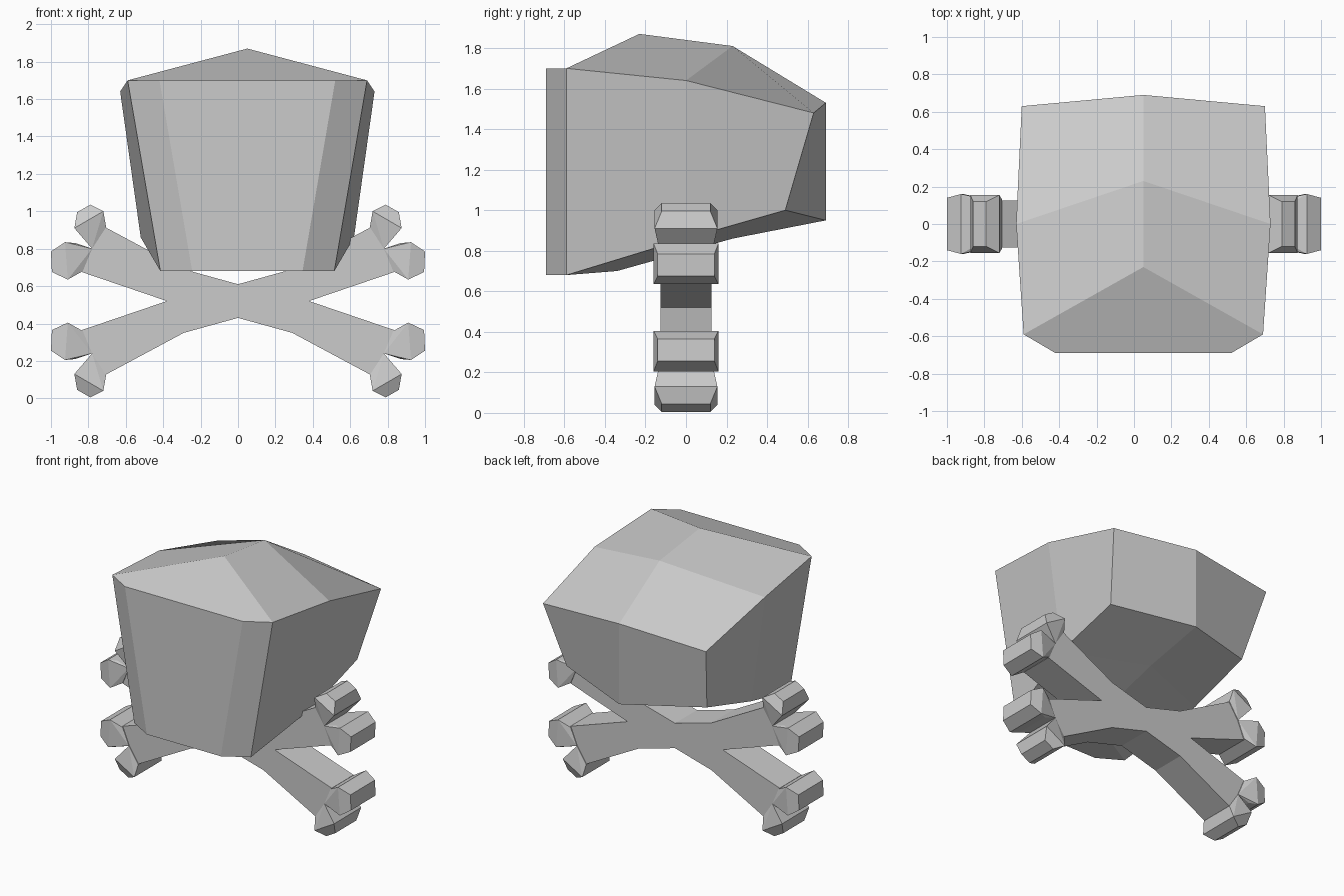
import bpy, bmesh

if "Cube" in bpy.data.objects:
    bpy.data.objects.remove(bpy.data.objects["Cube"])

grey = bpy.data.materials.new("light_grey")
grey.diffuse_color = (0.6, 0.6, 0.6, 1)
grey.use_nodes = True
grey.node_tree.nodes["Principled BSDF"].inputs["Base Color"].default_value = grey.diffuse_color


def finish(name, bm):
    bmesh.ops.remove_doubles(bm, verts=bm.verts[:], dist=0.0005)
    bmesh.ops.recalc_face_normals(bm, faces=bm.faces[:])
    mesh = bpy.data.meshes.new(name)
    bm.to_mesh(mesh)
    bm.free()
    mesh.materials.append(grey)
    ob = bpy.data.objects.new(name, mesh)
    bpy.context.collection.objects.link(ob)
    return ob


# Head block: half rings running from the front to the middle of the back
CX = 0.05
top = [(0.47, -0.69, 1.70), (0.64, -0.59, 1.70), (0.68, 0, 1.64),
       (0.65, 0.63, 1.48), (0, 0.69, 1.53)]
bottom = [(0.295, -0.69, 0.68), (0.465, -0.59, 0.68), (0.57, 0, 0.86),
          (0.56, 0.49, 1.0), (0, 0.69, 0.95)]
crown = [(0, -0.23, 1.87), (0, 0.23, 1.81)]
base = [(0, -0.34, 0.70), (0, 0.23, 0.86)]


def flip(p):
    return (-p[0], p[1], p[2])


bm = bmesh.new()


def face(points, side=1):
    bm.faces.new([bm.verts.new((CX + side * x, y, z)) for x, y, z in points])


for s in (1, -1):
    for i in range(4):
        face([bottom[i], bottom[i + 1], top[i + 1], top[i]], s)
    for ring, ridge in ((top, crown), (bottom, base)):
        face([ridge[0], ring[1], ring[2], ridge[1]], s)
        face([ridge[1], ring[2], ring[3], ring[4]], s)
face([bottom[0], top[0], flip(top[0]), flip(bottom[0])])
for ring, ridge in ((top, crown), (bottom, base)):
    face([ring[0], ring[1], ridge[0], flip(ring[1]), flip(ring[0])])
finish("head", bm)

# Crossed shafts: one quarter outline mirrored four ways, then given depth
MID, HALF = 0.52, 0.125
quarter = [(0, 0.09), (0.29, 0.17), (0.71, 0.395), (0.78, 0.28),
           (0.835, 0.155), (0.38, 0)]
bm = bmesh.new()
for sx in (1, -1):
    for sz in (1, -1):
        pts = [(sx * x, sz * z + MID) for x, z in quarter] + [(0, MID)]
        front, back = [[bm.verts.new((x, y, z)) for x, z in pts]
                       for y in (-HALF, HALF)]
        bm.faces.new(front)
        bm.faces.new(back)
        for i in range(5):
            bm.faces.new((front[i], front[i + 1], back[i + 1], back[i]))
finish("crossed_shafts", bm)

# Bone ends: two faceted knobs (x, z, half depth) on each of the four tips
upper_knob = [(0.705, 0.915, 0.13), (0.72, 1.0, 0.155), (0.79, 1.035, 0.12),
              (0.86, 0.995, 0.12), (0.875, 0.91, 0.155), (0.78, 0.80, 0.13)]
outer_knob = [(0.83, 0.68, 0.13), (0.91, 0.635, 0.16), (0.995, 0.675, 0.14),
              (1.0, 0.785, 0.14), (0.925, 0.835, 0.16), (0.87, 0.83, 0.13),
              (0.78, 0.80, 0.13)]
for sx, side in ((1, "right"), (-1, "left")):
    for sz, level in ((1, "upper"), (-1, "lower")):
        for kind, knob in (("inner", upper_knob), ("outer", outer_knob)):
            bm = bmesh.new()
            for x, z, w in knob:
                for y in (-w, w):
                    bm.verts.new((sx * x, y, MID + sz * (z - MID)))
            bmesh.ops.convex_hull(bm, input=bm.verts[:])
            bmesh.ops.dissolve_limit(bm, angle_limit=0.05,
                                     verts=bm.verts[:], edges=bm.edges[:])
            finish(f"{level}_{side}_{kind}_knob", bm)
